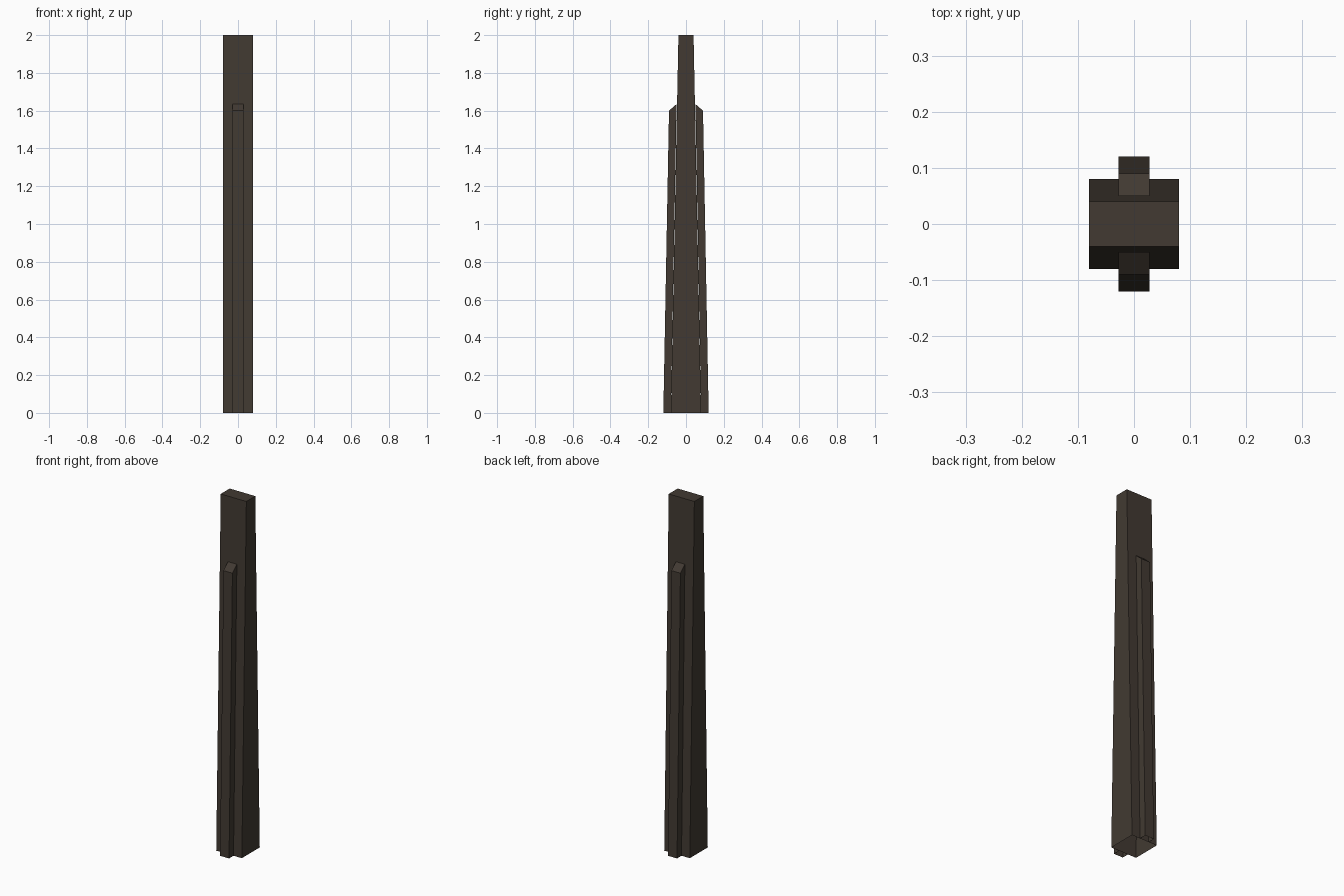
import bpy, bmesh

if "Cube" in bpy.data.objects:
    bpy.data.objects.remove(bpy.data.objects["Cube"])

wood = bpy.data.materials.new("dark brown")
wood.diffuse_color = (0.054, 0.042, 0.032, 1)
wood.use_nodes = True
wood.node_tree.nodes["Principled BSDF"].inputs["Base Color"].default_value = wood.diffuse_color


def extruded(name, profile, half_width, skip):
    """Extrude a (y, z) profile across x, leaving out the listed profile edges."""
    bm = bmesh.new()
    left = [bm.verts.new((-half_width, y, z)) for y, z in profile]
    right = [bm.verts.new((half_width, y, z)) for y, z in profile]
    bm.faces.new(left)
    bm.faces.new(right[::-1])
    n = len(profile)
    for i in range(n):
        if i not in skip:
            j = (i + 1) % n
            bm.faces.new((left[j], left[i], right[i], right[j]))
    bmesh.ops.recalc_face_normals(bm, faces=bm.faces)
    mesh = bpy.data.meshes.new(name)
    bm.to_mesh(mesh)
    bm.free()
    mesh.materials.append(wood)
    obj = bpy.data.objects.new(name, mesh)
    bpy.context.collection.objects.link(obj)
    return obj


# Tapered post, open underneath
extruded("post", [(-0.08, 0), (0.08, 0), (0.04, 2), (-0.04, 2)], 0.08, {0})

# Rib on the front and back, open underneath and against the post
for name, s in (("front_rib", -1), ("back_rib", 1)):
    profile = [(0.08, 0), (0.12, 0), (0.09, 1.6), (0.05, 1.635)]
    extruded(name, [(s * y, z) for y, z in profile], 0.028, {0, 3})
